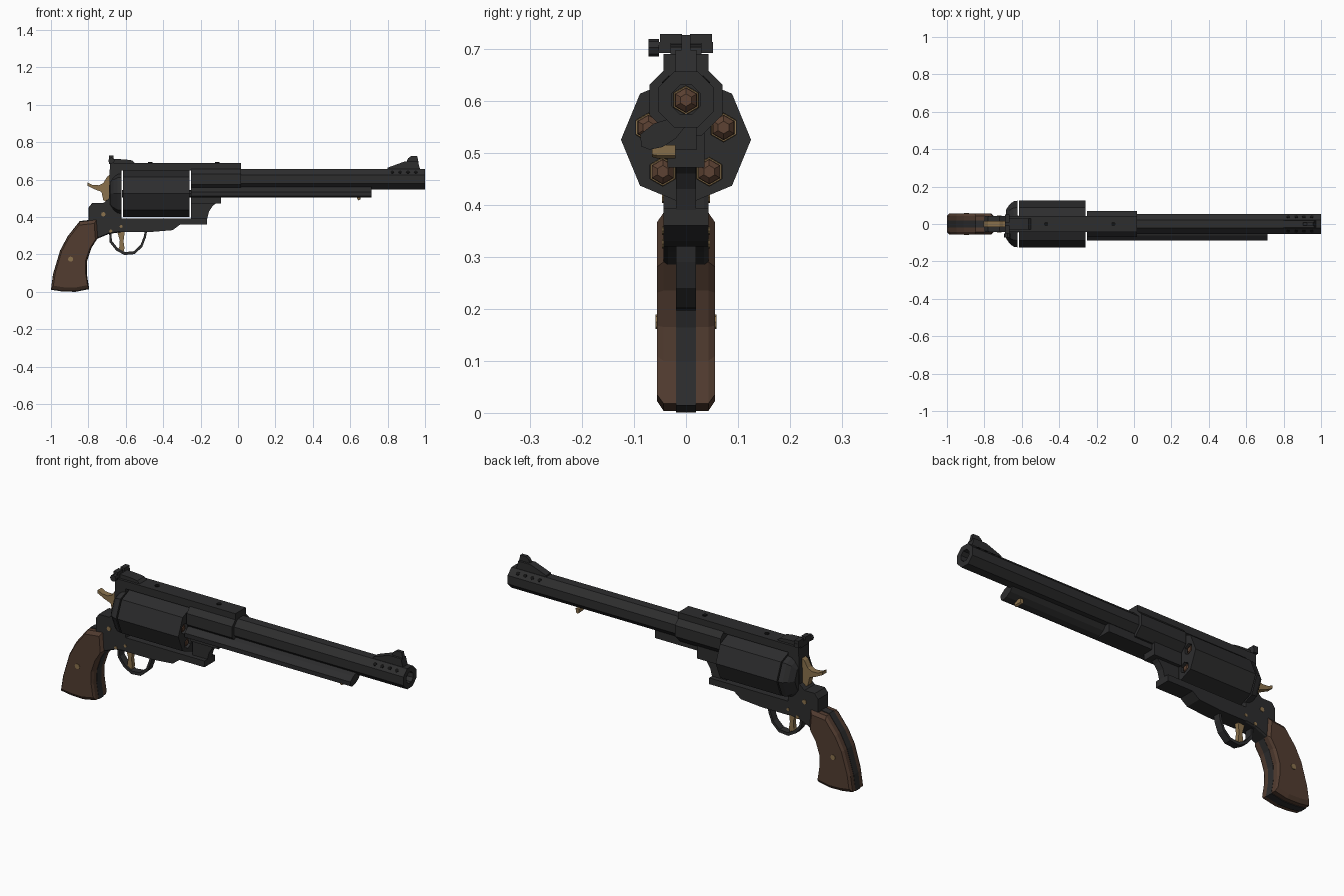
import bpy, bmesh, math
from mathutils import Vector

if "Cube" in bpy.data.objects:
    bpy.data.objects.remove(bpy.data.objects["Cube"])


def material(name, rgb):
    m = bpy.data.materials.new(name)
    m.diffuse_color = (*rgb, 1)
    m.use_nodes = True
    m.node_tree.nodes["Principled BSDF"].inputs["Base Color"].default_value = m.diffuse_color
    return m


STEEL = material("dark_steel", (0.026, 0.026, 0.027))
BLACK = material("black_hole", (0.006, 0.006, 0.006))
WOOD = material("walnut_wood", (0.085, 0.046, 0.030))
BRASS = material("brass", (0.26, 0.17, 0.075))
COPPER = material("copper", (0.11, 0.055, 0.033))


def finish(name, bm, mat):
    bmesh.ops.recalc_face_normals(bm, faces=bm.faces)
    me = bpy.data.meshes.new(name)
    bm.to_mesh(me)
    bm.free()
    me.materials.append(mat)
    ob = bpy.data.objects.new(name, me)
    bpy.context.collection.objects.link(ob)
    return ob


def bridge(name, rings, mat, wrap=False):
    """Skin a stack of equal-length point rings, capped or closed in a loop."""
    bm = bmesh.new()
    vs = [[bm.verts.new(p) for p in r] for r in rings]
    n = len(vs[0])
    pairs = list(zip(vs, vs[1:])) + ([(vs[-1], vs[0])] if wrap else [])
    for a, b in pairs:
        for i in range(n):
            j = (i + 1) % n
            bm.faces.new((a[i], a[j], b[j], b[i]))
    if not wrap:
        bm.faces.new(vs[0])
        bm.faces.new(vs[-1])
    return finish(name, bm, mat)


def side_part(name, pts, half, mat, sections=None):
    """Side outline (x, z) swept across y; sections are (y, scale)."""
    cx = (min(p[0] for p in pts) + max(p[0] for p in pts)) / 2
    cz = (min(p[1] for p in pts) + max(p[1] for p in pts)) / 2
    sections = sections or [(-half, 1), (half, 1)]
    return bridge(name, [[(cx + (x - cx) * s, y, cz + (z - cz) * s) for x, z in pts]
                         for y, s in sections], mat)


def box(name, x0, x1, y0, y1, z0, z1, mat):
    return side_part(name, [(x0, z0), (x1, z0), (x1, z1), (x0, z1)], 0, mat, [(y0, 1), (y1, 1)])


def lathe(name, prof, y, z, sides, mat, turn=0.0, wrap=False):
    """Profile of (x, radius) turned about an axis along x."""
    ang = [turn + math.tau * i / sides for i in range(sides)]
    return bridge(name, [[(x, y + r * math.cos(a), z + r * math.sin(a)) for a in ang]
                         for x, r in prof], mat, wrap)


def disc(name, center, normal, r, depth, mat, sides=8):
    bm = bmesh.new()
    bmesh.ops.create_cone(bm, cap_ends=True, segments=sides, radius1=r, radius2=r, depth=depth)
    ob = finish(name, bm, mat)
    ob.rotation_mode = 'QUATERNION'
    ob.rotation_quaternion = Vector((0, 0, 1)).rotation_difference(Vector(normal))
    ob.location = center
    return ob


FLAT = math.pi / 8
OCT = 1 / math.cos(FLAT)
BZ, CZ = 0.602, 0.525

# barrel and shroud, both open tubes
lathe("barrel", [(-0.24, 0.03), (-0.24, 0.054 * OCT), (1.0, 0.054 * OCT), (1.0, 0.03)],
      0, BZ, 8, STEEL, FLAT, True)
lathe("barrel_shroud", [(-0.25, 0.03), (-0.25, 0.070 * OCT), (0.015, 0.070 * OCT), (0.015, 0.03)],
      0, BZ, 8, STEEL, FLAT, True)
box("top_strap", -0.685, 0.015, -0.043, 0.043, 0.65, 0.69, STEEL)
for x in (-0.47, -0.11):
    disc("strap_screw", (x, 0, 0.691), (0, 0, 1), 0.012, 0.006, BLACK)

# ejector housing, offset to one side under the barrel
housing = [(-0.086, 0.512), (-0.088, 0.535), (-0.062, 0.556), (-0.03, 0.566),
           (0.0, 0.552), (-0.02, 0.527), (-0.045, 0.511), (-0.07, 0.506)]
bridge("ejector_housing", [[(x, y, z) for y, z in housing] for x in (-0.25, 0.715)], STEEL)
box("ejector_rib", -0.1, 0.165, -0.06, 0.02, 0.505, 0.55, STEEL)
side_part("ejector_handle", [(0.636, 0.515), (0.638, 0.495), (0.645, 0.489), (0.654, 0.495),
                             (0.656, 0.515)], 0, BRASS, [(-0.065, 0.8), (-0.055, 1), (-0.02, 1)])

# cylinder with five recessed chambers
drum = lathe("cylinder", [(-0.615, 0.125), (-0.26, 0.125)], 0, CZ, 8, STEEL)
for i in range(5):
    a = math.radians(90 + 72 * i)
    y, z = 0.076 * math.cos(a), CZ + 0.076 * math.sin(a)
    cut = lathe("chamber_cutter", [(-0.31, 0.028), (-0.2, 0.028)], y, z, 6, STEEL, math.pi / 2)
    cut.hide_render = True
    cut.hide_viewport = True
    mod = drum.modifiers.new("chamber", 'BOOLEAN')
    mod.object, mod.operation, mod.solver = cut, 'DIFFERENCE', 'EXACT'
    lathe("cartridge_case", [(-0.315, 0.029), (-0.285, 0.027)], y, z, 6, BRASS, math.pi / 2)
    lathe("bullet", [(-0.29, 0.025), (-0.275, 0.023), (-0.264, 0.012)], y, z, 6, COPPER, math.pi / 2)
lathe("cylinder_pin", [(-0.62, 0.02), (-0.245, 0.02)], 0, CZ, 8, STEEL)

# frame
lathe("recoil_shield", [(-0.685, 0.075), (-0.665, 0.105), (-0.645, 0.121), (-0.622, 0.125)],
      0, CZ, 8, STEEL)
side_part("rear_frame", [(-0.80, 0.37), (-0.80, 0.45), (-0.78, 0.475), (-0.72, 0.475),
                         (-0.69, 0.50), (-0.685, 0.66), (-0.622, 0.66), (-0.622, 0.32),
                         (-0.69, 0.31), (-0.75, 0.285), (-0.77, 0.37)], 0, STEEL,
          [(-0.043, 0.97), (-0.035, 1), (0.035, 1), (0.043, 0.97)])
side_part("bottom_strap", [(-0.63, 0.393), (-0.165, 0.393), (-0.165, 0.36), (-0.31, 0.36),
                           (-0.35, 0.33), (-0.47, 0.32), (-0.63, 0.32)], 0.043, STEEL)
side_part("front_neck", [(-0.25, 0.39), (-0.165, 0.39), (-0.155, 0.43), (-0.135, 0.46),
                         (-0.11, 0.48), (-0.25, 0.48)], 0.019, STEEL)
box("front_block", -0.25, -0.09, -0.036, 0.036, 0.472, 0.56, STEEL)

# trigger guard
outer = [(-0.69, 0.33), (-0.686, 0.265), (-0.652, 0.222), (-0.607, 0.197), (-0.553, 0.202),
         (-0.512, 0.24), (-0.493, 0.29), (-0.485, 0.33)]
mid = Vector((-0.588, 0.33))
inner = [tuple(mid + (Vector(p) - mid) * 0.88) for p in outer]
side_part("trigger_guard", outer + inner[::-1], 0.019, STEEL)
side_part("trigger", [(-0.648, 0.33), (-0.605, 0.33), (-0.612, 0.27), (-0.607, 0.235),
                      (-0.612, 0.212), (-0.645, 0.222), (-0.635, 0.24), (-0.632, 0.275)],
          0.011, BRASS)

# hammer
side_part("hammer", [(-0.805, 0.585), (-0.805, 0.568), (-0.765, 0.548), (-0.73, 0.535),
                     (-0.72, 0.49), (-0.68, 0.47), (-0.68, 0.63), (-0.70, 0.615),
                     (-0.72, 0.582), (-0.745, 0.57), (-0.78, 0.572)], 0.016, BRASS)

# grip: steel strap between two chamfered wooden panels
grip = [(-1.0, 0.015), (-0.987, 0.096), (-0.95, 0.22), (-0.91, 0.295), (-0.847, 0.375),
        (-0.757, 0.385), (-0.75, 0.29), (-0.785, 0.235), (-0.808, 0.165), (-0.81, 0.10),
        (-0.797, 0.018), (-0.87, 0.004), (-0.94, 0.006)]
cx, cz = -0.875, 0.19
side_part("grip_strap", [(max(-1, cx + (x - cx) * 1.02), max(0, cz + (z - cz) * 1.02))
                         for x, z in grip], 0.019, STEEL)
for s in (-1, 1):
    side_part("grip_panel", grip, 0, WOOD, [(s * 0.019, 1), (s * 0.043, 1), (s * 0.056, 0.9)])
    disc("grip_screw", (-0.895, s * 0.055, 0.175), (0, 1, 0), 0.014, 0.008, BRASS)
    for x, z, r in ((-0.72, 0.415, 0.012), (-0.68, 0.325, 0.009), (-0.625, 0.35, 0.008)):
        disc("frame_pin", (x, s * 0.042, z), (0, 1, 0), r, 0.008, BRASS)
    # muzzle vents
    k = 0.0545 * math.sqrt(0.5)
    for i in range(4):
        disc("muzzle_vent", (0.825 + 0.042 * i, s * k, BZ + k), (0, s, 1), 0.010, 0.004, BLACK)
    # rear sight leaves either side of the notch
    box("rear_sight_leaf", -0.69, -0.665, s * 0.008, s * 0.05, 0.70, 0.728, STEEL)

# rear sight
side_part("rear_sight_base", [(-0.69, 0.685), (-0.69, 0.712), (-0.60, 0.708), (-0.565, 0.703),
                              (-0.55, 0.688)], 0.03, STEEL)
box("rear_sight_bar", -0.69, -0.665, -0.052, 0.052, 0.692, 0.713, STEEL)
disc("rear_sight_knob", (-0.677, -0.062, 0.702), (0, 1, 0), 0.017, 0.02, STEEL)

# front sight
side_part("front_sight_base", [(0.80, 0.65), (0.80, 0.664), (0.89, 0.697), (0.962, 0.697),
                               (0.975, 0.65)], 0.02, STEEL)
side_part("front_sight_blade", [(0.90, 0.69), (0.908, 0.713), (0.925, 0.726), (0.958, 0.726),
                                (0.966, 0.69)], 0.009, STEEL)
